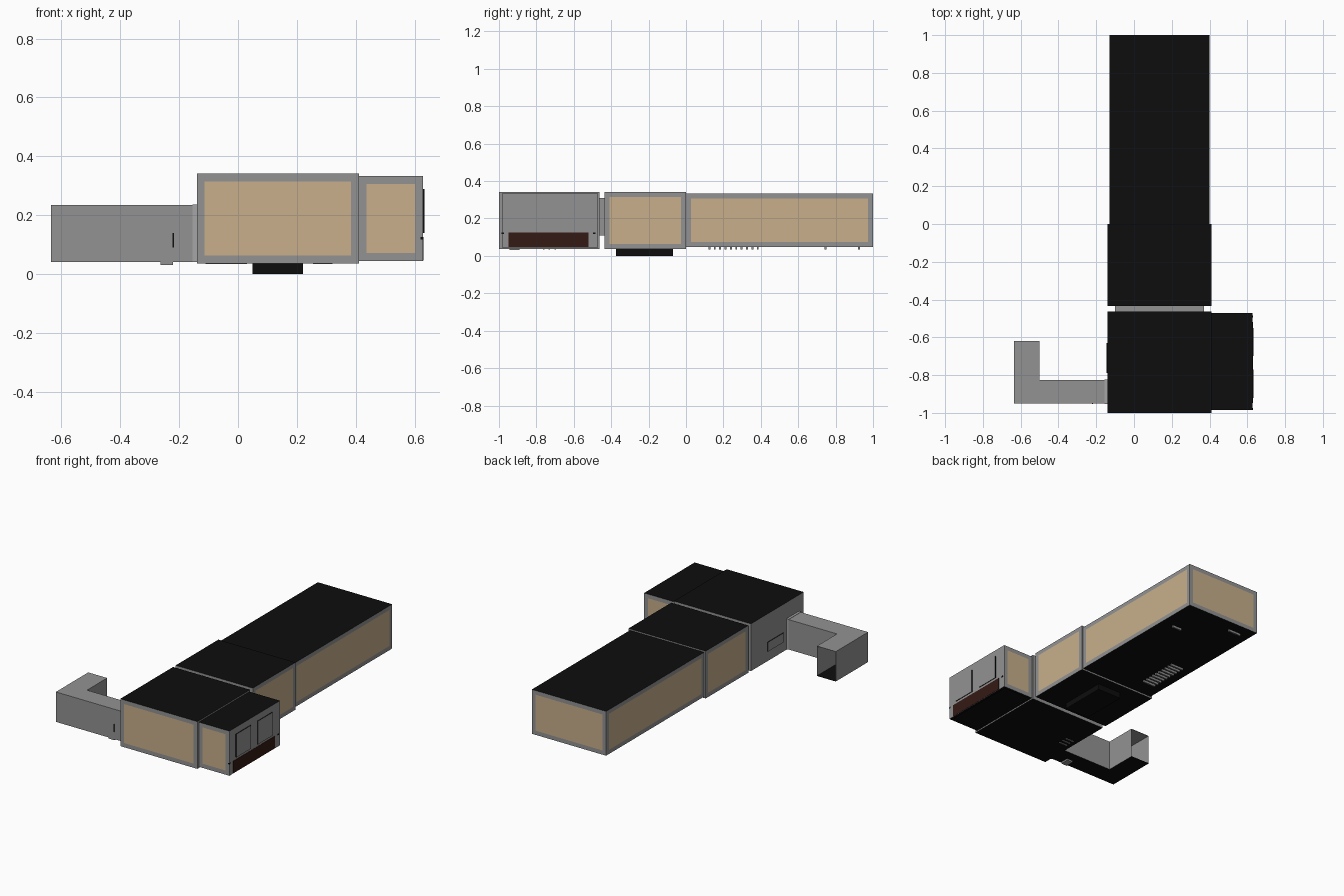
import bpy, bmesh
from mathutils import Vector

if "Cube" in bpy.data.objects:
    bpy.data.objects.remove(bpy.data.objects["Cube"])


def make_mat(name, rgb):
    m = bpy.data.materials.new(name)
    m.diffuse_color = (*rgb, 1)
    m.use_nodes = True
    m.node_tree.nodes["Principled BSDF"].inputs["Base Color"].default_value = m.diffuse_color
    return m


MATS = [make_mat("frame_grey", (0.29, 0.29, 0.29)),
        make_mat("black", (0.004, 0.004, 0.004)),
        make_mat("tan_panel", (0.58, 0.43, 0.26)),
        make_mat("dark_red", (0.035, 0.01, 0.007)),
        make_mat("light_grey", (0.38, 0.38, 0.38))]
GREY, BLACK, TAN, RED, LIGHT = range(5)
AXES = {"+x": (1, 0, 0), "-x": (-1, 0, 0), "+y": (0, 1, 0),
        "-y": (0, -1, 0), "+z": (0, 0, 1), "-z": (0, 0, -1)}


def finish(name, bm):
    bmesh.ops.recalc_face_normals(bm, faces=bm.faces)
    me = bpy.data.meshes.new(name)
    bm.to_mesh(me)
    bm.free()
    for m in MATS:
        me.materials.append(m)
    ob = bpy.data.objects.new(name, me)
    bpy.context.collection.objects.link(ob)
    return ob


def box(name, x, y, z, base=GREY, paint=None, panels=(), inset=0.038, recess=None):
    """Box from ranges; paint = {side: material}, panels = sides with a tan inset."""
    bm = bmesh.new()
    bmesh.ops.create_cube(bm, size=1)
    for v in bm.verts:
        v.co = [r[0] if c < 0 else r[1] for r, c in zip((x, y, z), v.co)]
    bm.normal_update()

    def side(key):
        return max(bm.faces, key=lambda f: f.normal.dot(Vector(AXES[key])))

    for f in bm.faces:
        f.material_index = base
    for key, mat in (paint or {}).items():
        side(key).material_index = mat
    for f in [side(k) for k in panels]:
        bmesh.ops.inset_individual(bm, faces=[f], thickness=inset)
        f.material_index = TAN
    if recess:
        bmesh.ops.inset_individual(bm, faces=[side(recess)], thickness=0.025)
        bmesh.ops.inset_individual(bm, faces=[side(recess)], thickness=0.003, depth=-0.006)
    return finish(name, bm)


CAPS = {"+z": BLACK, "-z": BLACK}

# Main body sections with black roof and floor
box("long_section", (-0.13, 0.4), (0, 1), (0.047, 0.333), paint=CAPS,
    panels=("+x", "-x", "+y"))
box("middle_section", (-0.14, 0.41), (-0.435, 0), (0.037, 0.342), paint=CAPS,
    panels=("+x", "-x"))
box("neck", (-0.1, 0.37), (-0.465, -0.43), (0.11, 0.31), paint={"-z": BLACK})
box("front_section", (-0.14, 0.41), (-1, -0.462), (0.037, 0.342), paint=CAPS,
    panels=("-y",))
box("side_section", (0.41, 0.628), (-0.985, -0.47), (0.045, 0.333), paint=CAPS,
    panels=("-y", "+y"), recess="-z")

# Base foot under the middle section
box("base_foot", (0.05, 0.22), (-0.375, -0.07), (0, 0.04), base=BLACK)

# Dark red strip and hinge pins on the side section
box("red_strip", (0.62, 0.63), (-0.948, -0.52), (0.047, 0.125), base=RED)
for y in (-0.98, -0.49):
    box("hinge_pin", (0.62, 0.63), (y - 0.006, y + 0.006), (0.118, 0.126), base=BLACK)

# Thin raised plates with dark edges
for y in (-0.92, -0.7):
    box("side_plate", (0.62, 0.633), (y, y + 0.15), (0.14, 0.29), base=BLACK,
        paint={"+x": GREY})
box("left_plate", (-0.145, -0.13), (-0.79, -0.63), (0.1, 0.16), base=BLACK,
    paint={"-x": GREY})

# L-shaped duct, open at its rear end, with a black floor
profile = [(-0.14, -0.95), (-0.635, -0.95), (-0.635, -0.62),
           (-0.5, -0.62), (-0.5, -0.825), (-0.14, -0.825)]
bm = bmesh.new()
low = [bm.verts.new((x, y, 0.042)) for x, y in profile]
top = [bm.verts.new((x, y, 0.235)) for x, y in profile]
bm.faces.new(low).material_index = BLACK
bm.faces.new(top)
for i in (0, 1, 3, 4, 5):
    j = (i + 1) % 6
    bm.faces.new((low[i], low[j], top[j], top[i]))
duct = finish("duct", bm)
if duct.data.polygons[1].normal.z < 0:
    duct.data.flip_normals()
solid = duct.modifiers.new("walls", "SOLIDIFY")
solid.thickness = 0.003
solid.offset = -1

# Duct collar, latch and foot
box("duct_collar", (-0.155, -0.138), (-0.952, -0.823), (0.041, 0.237), base=LIGHT,
    paint={"-z": BLACK})
box("duct_latch", (-0.223, -0.217), (-0.953, -0.945), (0.09, 0.14), base=BLACK)
box("duct_foot", (-0.263, -0.22), (-0.945, -0.89), (0.032, 0.043))

# Floor slats beneath the long and front sections
for i in range(10):
    y = 0.125 + i * 0.0287
    box("floor_slat", (-0.06, 0.03), (y - 0.005, y + 0.005), (0.034, 0.05))
box("rear_slat", (-0.06, 0.03), (0.92, 0.93), (0.034, 0.05))
box("inner_slat", (0.255, 0.32), (0.74, 0.75), (0.034, 0.05))
for y in (-0.76, -0.73, -0.7):
    box("front_slat", (-0.11, -0.05), (y - 0.004, y + 0.004), (0.034, 0.04))
